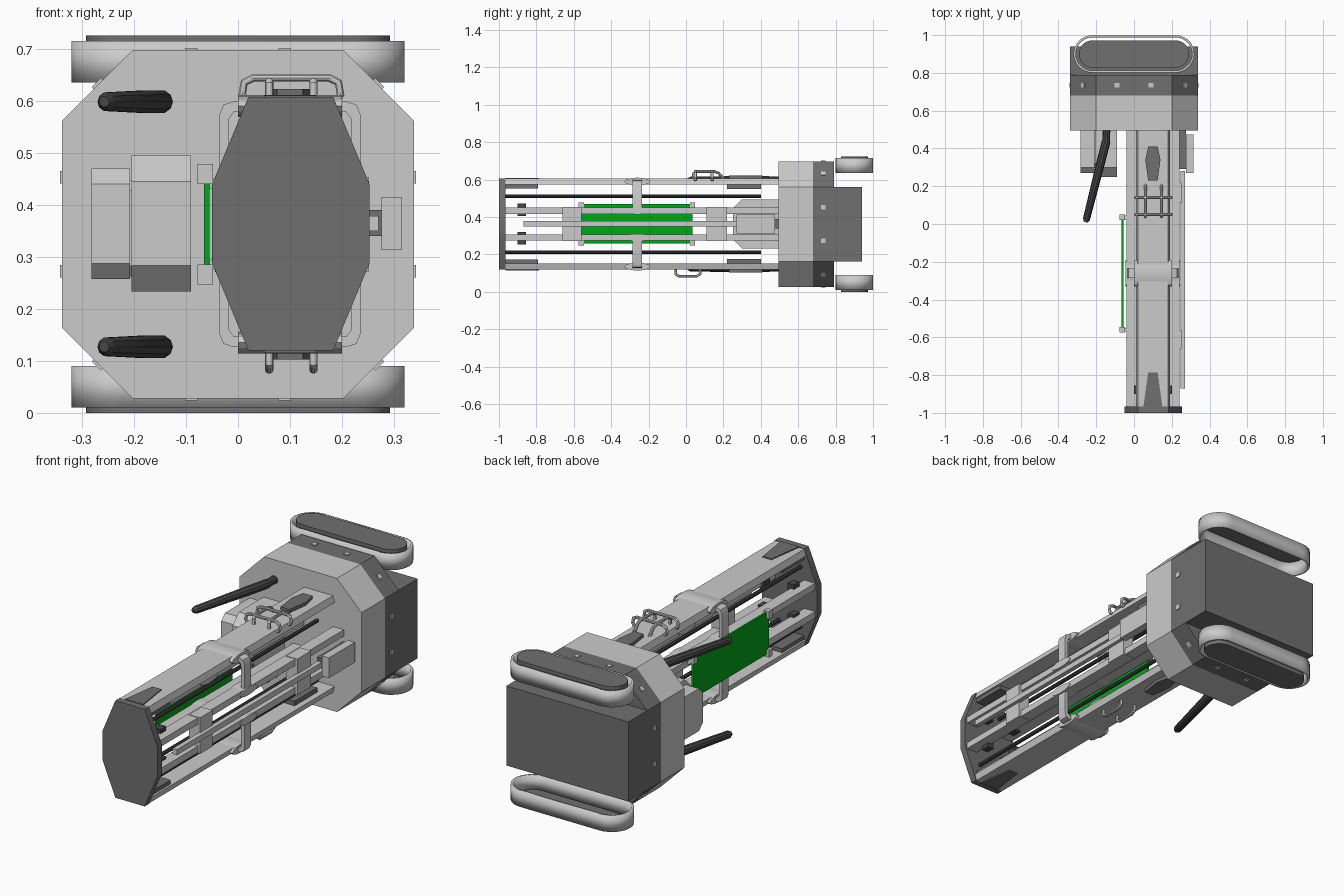
import bpy, bmesh, math
from mathutils import Vector

if "Cube" in bpy.data.objects:
    bpy.data.objects.remove(bpy.data.objects["Cube"])

CX, CZ = 0.1, 0.3625   # axis of the long frame


def material(name, rgb):
    m = bpy.data.materials.new(name)
    m.diffuse_color = (*rgb, 1)
    m.use_nodes = True
    m.node_tree.nodes["Principled BSDF"].inputs["Base Color"].default_value = m.diffuse_color
    return m


DARK = material("dark_grey", (0.16, 0.16, 0.16))
BLACK = material("charcoal", (0.06, 0.06, 0.06))
GREEN = material("green", (0.0, 0.38, 0.01))


def add(name, bm, mat=None):
    bmesh.ops.recalc_face_normals(bm, faces=bm.faces)
    me = bpy.data.meshes.new(name)
    bm.to_mesh(me)
    bm.free()
    if mat:
        me.materials.append(mat)
    ob = bpy.data.objects.new(name, me)
    bpy.context.collection.objects.link(ob)
    return ob


def prism(name, pts, axis, a, b, mat=None, caps=True):
    """Extrude a 2D outline along x (y,z points), y (x,z points) or z (x,y points)."""
    place = {"x": lambda p, t: (t, p[0], p[1]),
             "y": lambda p, t: (p[0], t, p[1]),
             "z": lambda p, t: (p[0], p[1], t)}[axis]
    bm = bmesh.new()
    lo = [bm.verts.new(place(p, a)) for p in pts]
    hi = [bm.verts.new(place(p, b)) for p in pts]
    n = len(pts)
    for i in range(n):
        j = (i + 1) % n
        bm.faces.new((lo[i], lo[j], hi[j], hi[i]))
    if caps:
        bm.faces.new(lo)
        bm.faces.new(hi)
    return add(name, bm, mat)


def box(name, x, y, z, mat=None):
    pts = [(x[0], z[0]), (x[1], z[0]), (x[1], z[1]), (x[0], z[1])]
    return prism(name, pts, "y", y[0], y[1], mat)


def tube(name, pts, r, mat=None, radii=None):
    cu = bpy.data.curves.new(name, "CURVE")
    cu.dimensions = "3D"
    cu.bevel_depth = r
    cu.bevel_resolution = 3
    cu.use_fill_caps = True
    sp = cu.splines.new("POLY")
    sp.points.add(len(pts) - 1)
    for i, p in enumerate(pts):
        sp.points[i].co = (*p, 1)
        sp.points[i].radius = radii[i] if radii else 1
    if mat:
        cu.materials.append(mat)
    tmp = bpy.data.objects.new(name + "_path", cu)
    bpy.context.collection.objects.link(tmp)
    me = bpy.data.meshes.new_from_object(tmp.evaluated_get(bpy.context.evaluated_depsgraph_get()))
    bpy.data.objects.remove(tmp)
    me.name = name
    ob = bpy.data.objects.new(name, me)
    bpy.context.collection.objects.link(ob)
    return ob


def octagon(x0, x1, z0, z1, cx, cz):
    return [(x0 + cx, z0), (x1 - cx, z0), (x1, z0 + cz), (x1, z1 - cz),
            (x1 - cx, z1), (x0 + cx, z1), (x0, z1 - cz), (x0, z0 + cz)]


def stadium(half, r, cy, n=14):
    pts = []
    for side in (1, -1):
        for i in range(n + 1):
            a = -math.pi / 2 + math.pi * i / n
            pts.append((side * (half + r * math.cos(a)), cy + side * r * math.sin(a)))
    return pts


def lens(y, z, hy, hz, n=6):
    """Flattened oval outline in y,z."""
    return [(y + hy * math.cos(math.pi * i / n), z + hz * math.sin(math.pi * i / n))
            for i in range(2 * n)]


def fz(z, s):
    return CZ + s * (z - CZ)


def span(a, b, s, c):
    return sorted((c + s * (a - c), c + s * (b - c)))


# Main housing: light front section, dark rear strip, dark rear box
oct_body = octagon(-0.338, 0.338, 0.0275, 0.6975, 0.136, 0.136)
prism("housing_front", oct_body, "y", 0.495, 0.68)
prism("housing_rear_band", oct_body, "y", 0.68, 0.79, DARK)
box("rear_box", (-0.338, 0.338), (0.79, 0.94), (0.163, 0.562), DARK)

# Bolts round the rear band
for i in range(8):
    a = i * math.pi / 4
    nrm = Vector((math.cos(a), 0, math.sin(a)))
    tan = Vector((-math.sin(a), 0, math.cos(a)))
    mid = nrm * (0.338 if i % 2 == 0 else 0.381)
    if i in (2, 6):
        mid = nrm * 0.335
    for off in ((-0.09, 0.09) if i % 2 == 0 else (0,)):
        p = mid + tan * off + Vector((0, 0.735, CZ))
        bm = bmesh.new()
        bmesh.ops.create_cube(bm, size=1)
        for v in bm.verts:
            c = v.co.copy()
            v.co = p + nrm * c.x * 0.008 + tan * c.z * 0.024 + Vector((0, c.y * 0.024, 0))
        add("band_bolt", bm)

# Rear treads: thin stadium band with a dark plate at its outer edge
for s in (1, -1):
    z0, z1 = span(0.635, 0.715, s, CZ)
    band = prism("tread_band", stadium(0.22, 0.094, 0.9), "z", z0, z1, caps=False)
    sol = band.modifiers.new("wall", "SOLIDIFY")
    sol.thickness, sol.offset = 0.012, 0
    z0, z1 = span(0.698, 0.725, s, CZ)
    prism("tread_plate", stadium(0.22, 0.072, 0.9), "z", z0, z1, DARK)

# Antennas
for s in (1, -1):
    z = fz(0.598, s)
    tube("antenna_base", [(-0.145, 0.5, z), (-0.148, 0.44, z)], 0.02, BLACK)
    tube("antenna_rod", [(-0.142, 0.46, z), (-0.148, 0.435, z), (-0.175, 0.33, z),
                         (-0.252, 0.025, z), (-0.257, 0.01, z)], 0.023, BLACK,
         [0.7, 1, 1, 0.82, 0.45])

# Left equipment blocks and right sensor box
def chamfered(y0, y1, z0, z1, c):
    return [(y1, z0), (y1, z1), (y0 + c, z1), (y0, z1 - c), (y0, z0 + c), (y0 + c, z0)]


prism("left_block", chamfered(0.25, 0.5, 0.233, 0.495, 0.05), "x", -0.205, -0.09)
prism("left_block_step", chamfered(0.30, 0.5, 0.262, 0.447, 0.02), "x", -0.24, -0.2)
prism("left_block_outer", chamfered(0.27, 0.5, 0.257, 0.47, 0.03), "x", -0.282, -0.208)
box("right_sensor", (0.276, 0.315), (0.27, 0.475), (0.313, 0.415))
box("right_sensor_mount", (0.235, 0.276), (0.29, 0.5), (0.34, 0.39), DARK)

# Front end cap
prism("front_cap", octagon(-0.05, 0.253, 0.12, 0.607, 0.07, 0.168), "y", -1.0, -0.965, DARK)

# Frame rails, mirrored top and bottom, left and right
for s in (1, -1):
    top = [(0.01, 0.573), (0.19, 0.573), (0.18, 0.605), (0.02, 0.605)]
    prism("main_rail", [(x, fz(z, s)) for x, z in top], "y", -0.966, 0.5)
    # dark tab behind the cap and dark fin near the housing
    z0, z1 = span(0.6, 0.61, s, CZ)
    prism("cap_tab", [(0.05, -0.966), (0.15, -0.966), (0.125, -0.785), (0.075, -0.785)],
          "z", z0, z1, DARK)
    prism("rail_fin", [(0.075, 0.23), (0.125, 0.23), (0.14, 0.34), (0.125, 0.41),
                       (0.075, 0.41), (0.06, 0.34)], "z", *span(0.6, 0.622, s, CZ), DARK)
    box("inner_front_pad", (0.02, 0.18), (-0.966, -0.79), span(0.553, 0.574, s, CZ), DARK)
    box("inner_rear_pad", (0.04, 0.16), (0.22, 0.4), span(0.55, 0.574, s, CZ), DARK)
    # oval collar on the main rail
    prism("rail_collar", lens(-0.26, fz(0.59, s), 0.07, 0.021), "x", 0.0, 0.2)
    for m in (1, -1):
        def fx(x):
            return CX + m * (x - CX)
        zm = span(0.417, 0.45, s, CZ)
        xm = span(-0.04, 0.02, m, CX)
        box("side_rail", xm, (-0.966, 0.5), zm)
        box("side_rail_clip", span(0.0, 0.035, m, CX), (-0.9, -0.855),
            span(0.405, 0.472, s, CZ), BLACK)
        prism("side_rail_collar", lens(-0.26, fz(0.434, s), 0.07, 0.02), "x",
              xm[0] - 0.004, xm[1] + 0.004)
        tube("guide_rod", [(fx(0.04), -0.966, fz(0.512, s)), (fx(0.04), 0.4, fz(0.512, s))],
             0.01, BLACK)
        # hooked brace between main rail and side rail
        brace = [(0.03, 0.598), (-0.01, 0.598), (-0.028, 0.592), (-0.036, 0.572), (-0.036, 0.44),
                 (-0.018, 0.44), (-0.018, 0.565), (-0.008, 0.578), (0.03, 0.58)]
        prism("corner_brace", [(fx(x), fz(z, s)) for x, z in brace], "y", -0.286, -0.234)

# Right spine with its clamps
box("spine_bar", (0.246, 0.27), (-0.87, 0.28), (0.35, 0.378))
for y in ((-0.66, -0.56), (0.11, 0.22)):
    box("spine_clamp", (0.19, 0.252), y, (0.272, 0.453))

# Green panel with corner clips
box("green_panel", (-0.065, -0.055), (-0.565, 0.035), (0.26, 0.47), GREEN)
for y in (-0.56, 0.035):
    for s in (1, -1):
        box("panel_clip", (-0.078, -0.048), (y - 0.014, y + 0.014), span(0.44, 0.478, s, CZ))
        box("panel_clip_arm", (-0.055, -0.03), (y - 0.01, y + 0.01), span(0.43, 0.45, s, CZ))

# Top carrying frame: two long hoops crossed by two wide hoops
for x in (0.06, 0.145):
    tube("top_long_hoop", [(x, 0.04, 0.60), (x, 0.04, 0.632), (x, 0.055, 0.644), (x, 0.15, 0.644),
                           (x, 0.175, 0.635), (x, 0.205, 0.60)], 0.008)
    # bottom hoops
    tube("bottom_hoop", [(x, -0.055, 0.125), (x, -0.055, 0.095), (x, -0.035, 0.083),
                         (x, 0.055, 0.083), (x, 0.075, 0.095), (x, 0.075, 0.125)], 0.008)
for y in (0.05, 0.14):
    tube("top_wide_hoop", [(0.03, y, 0.597), (0.015, y, 0.6), (0.008, y, 0.612), (0.012, y, 0.635),
                           (0.03, y, 0.644), (0.175, y, 0.644), (0.193, y, 0.635),
                           (0.197, y, 0.612), (0.19, y, 0.6), (0.17, y, 0.597)], 0.008)

# Smooth the round parts, keep hard edges
bpy.ops.object.select_all(action="SELECT")
bpy.context.view_layer.objects.active = bpy.context.selected_objects[0]
bpy.ops.object.shade_smooth_by_angle(angle=math.radians(30))
